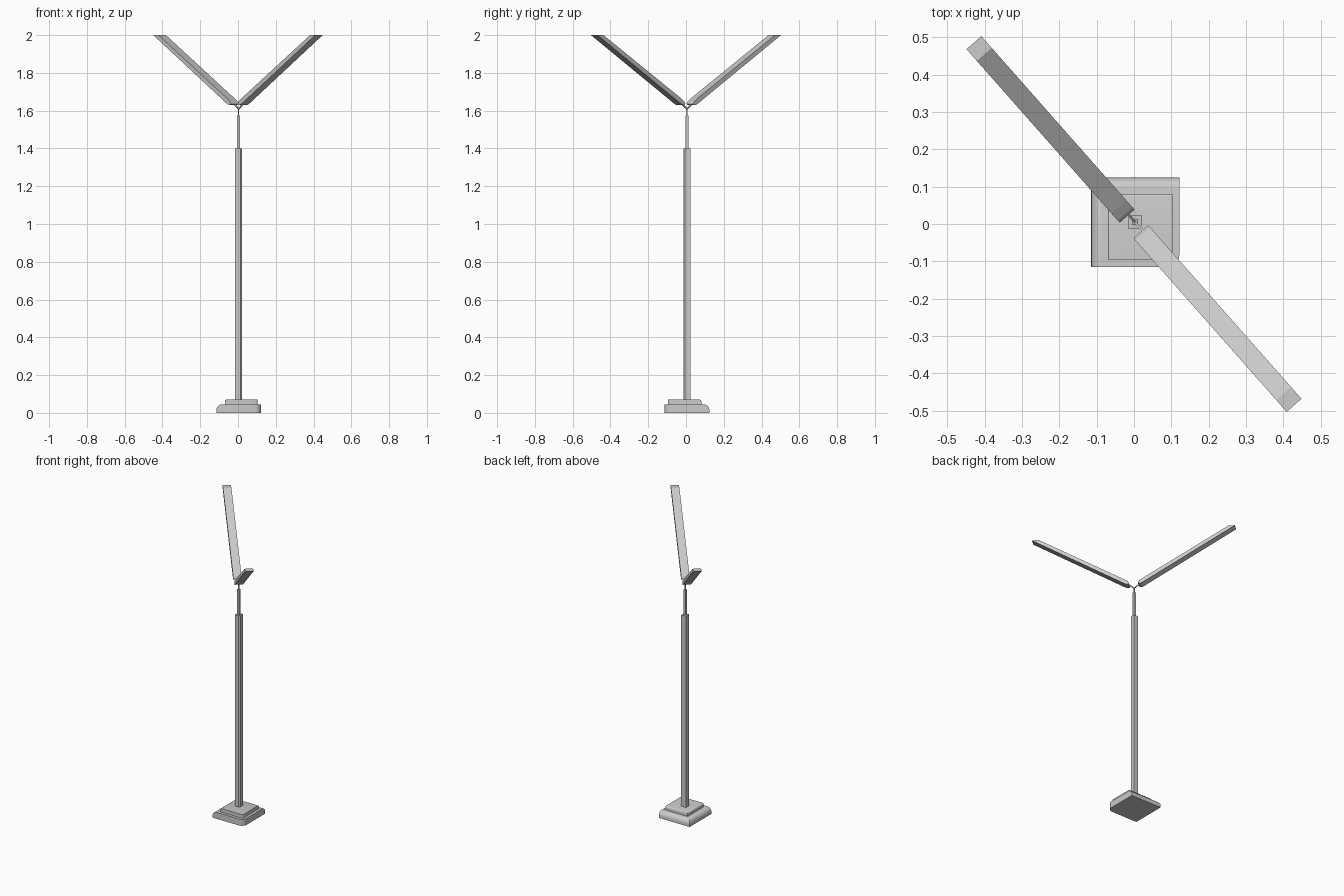
import bpy, bmesh, math
from mathutils import Vector, Matrix

if "Cube" in bpy.data.objects:
    bpy.data.objects.remove(bpy.data.objects["Cube"])

CX, CY = 0.003, 0.005          # pole axis
ARM_ANGLE = math.atan2(-0.972, 0.858)


def finish(bm, name, smooth=True):
    bmesh.ops.recalc_face_normals(bm, faces=bm.faces)
    mesh = bpy.data.meshes.new(name)
    bm.to_mesh(mesh)
    bm.free()
    ob = bpy.data.objects.new(name, mesh)
    bpy.context.collection.objects.link(ob)
    if smooth:
        bpy.ops.object.select_all(action='DESELECT')
        ob.select_set(True)
        bpy.context.view_layer.objects.active = ob
        bpy.ops.object.shade_smooth_by_angle(angle=math.radians(35))
    return ob


def slab(name, lo, hi, top_bevel=0, corner_bevel=0, segments=5):
    """Box whose left and back top edges and front right corner can be rounded."""
    lo, hi = Vector(lo), Vector(hi)
    bm = bmesh.new()
    bmesh.ops.create_cube(bm, size=1)
    for v in bm.verts:
        v.co = Vector((lo[i] + (v.co[i] + 0.5) * (hi[i] - lo[i]) for i in range(3)))

    def mid(e):
        return (e.verts[0].co + e.verts[1].co) / 2

    def bevel(edges, width):
        bmesh.ops.bevel(bm, geom=edges, offset=width, segments=segments,
                        profile=0.5, affect='EDGES')

    if corner_bevel:
        bevel([e for e in bm.edges if abs(mid(e).x - hi.x) < 1e-5
               and abs(mid(e).y - lo.y) < 1e-5], corner_bevel)
    if top_bevel:
        bevel([e for e in bm.edges if abs(mid(e).z - hi.z) < 1e-5
               and (abs(mid(e).x - lo.x) < 1e-5 or abs(mid(e).y - hi.y) < 1e-5)], top_bevel)
    return finish(bm, name)


def extruded_profile(name, points, width, angle):
    """Side profile (distance from axis, height) given a sideways width, turned about z."""
    bm = bmesh.new()
    face = bm.faces.new([bm.verts.new((s, -width / 2, z)) for s, z in points])
    out = bmesh.ops.extrude_face_region(bm, geom=[face])
    bmesh.ops.translate(bm, vec=(0, width, 0),
                        verts=[g for g in out["geom"] if isinstance(g, bmesh.types.BMVert)])
    bm.transform(Matrix.Rotation(angle, 4, 'Z'))
    return finish(bm, name, smooth=False)


# stepped base
slab("base_lower", (-0.115, -0.115, 0), (0.122, 0.124, 0.045), 0.03, 0.035)
slab("base_upper", (-0.07, -0.095, 0.044), (0.103, 0.081, 0.07), 0.008, 0.008, 3)

# telescoping square pole
h = 0.018
slab("pole", (CX - h, CY - h, 0.069), (CX + h, CY + h, 1.4), 0, 0.008, 1)
h = 0.008
slab("pole_extension", (CX - h, CY - h, 1.399), (CX + h, CY + h, 1.575))
h = 0.003
slab("stem", (CX - h, CY - h, 1.574), (CX + h, CY + h, 1.61))

# two arms spreading in a V, each on a thin strut
arm = [(0.648, 2.0), (0.606, 2.0), (0.062, 1.668), (0.036, 1.65),
       (0.028, 1.636), (0.034, 1.63), (0.052, 1.632)]
strut = [(0, 1.604), (0.048, 1.642), (0.046, 1.65), (0, 1.612)]
for side, turn in (("right", 0), ("left", math.pi)):
    extruded_profile("arm_" + side, arm, 0.053, ARM_ANGLE + turn)
    ob = extruded_profile("strut_" + side, strut, 0.006, ARM_ANGLE + turn)
    ob.location = (CX, CY, 0)
